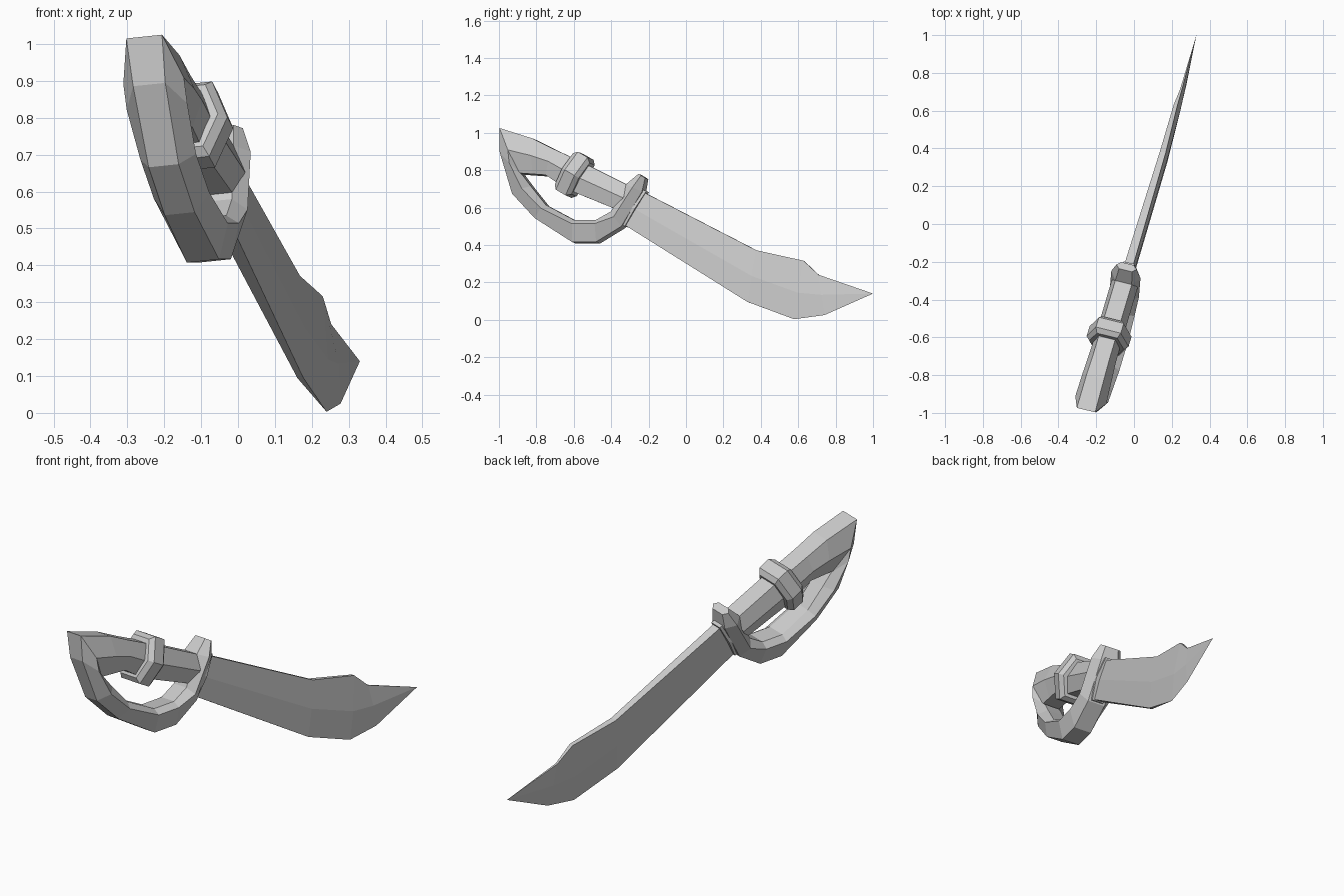
import bpy, bmesh
from mathutils import Vector

if "Cube" in bpy.data.objects:
    bpy.data.objects.remove(bpy.data.objects["Cube"])

# The sword is symmetric about the tilted plane x = A + B*y + C*z
A, B, C = 0.097, 0.248, -0.105
NORMAL = Vector((1, -B, -C)).normalized()


def place(p, t):
    """Profile point (y, z) lifted onto the sword plane, offset sideways by t."""
    return Vector((A + B * p[0] + C * p[1], p[0], p[1])) + NORMAL * t


def loft(name, sections):
    """Six-sided loft. Section: outer point, inner point, position of the
    widest line, then half widths at outer, widest and inner lines."""
    bm = bmesh.new()
    rings = []
    for o, i, k, fo, w, fi in sections:
        o, i = Vector(o), Vector(i)
        m = o.lerp(i, k)
        pts = [(o, fo), (m, w), (i, fi), (i, -fi), (m, -w), (o, -fo)]
        rings.append([bm.verts.new(place(p, t)) for p, t in pts])
    for r, s in zip(rings, rings[1:]):
        for j in range(6):
            n = (j + 1) % 6
            bm.faces.new((r[j], r[n], s[n], s[j]))
    bm.faces.new(rings[0])
    bm.faces.new(rings[-1])
    bmesh.ops.remove_doubles(bm, verts=bm.verts, dist=1e-4)
    bmesh.ops.recalc_face_normals(bm, faces=bm.faces)
    mesh = bpy.data.meshes.new(name)
    bm.to_mesh(mesh)
    bm.free()
    ob = bpy.data.objects.new(name, mesh)
    bpy.context.collection.objects.link(ob)
    return ob


# Blade: thick spine, thin cutting edge, pointed tip
loft("blade", [
    ((-.26, .70), (-.34, .515), .5, .024, .027, .020),
    ((.38, .37), (.33, .095), .5, .016, .019, .008),
    ((.63, .315), (.578, .003), .55, .010, .014, 0),
    ((.71, .24), (.74, .025), .5, .005, .010, 0),
    ((1, .14), (1, .14), .5, 0, 0, 0),
])

# Grip, turning at the pommel into the knuckle bow and ending as the guard
loft("grip_and_knuckle_guard", [
    ((-.28, .705), (-.36, .585), .5, .045, .072, .045),
    ((-.56, .845), (-.63, .695), .5, .045, .072, .045),
    ((-.70, .91), (-.74, .77), .5, .045, .075, .045),
    ((-.81, .965), (-.81, .775), .5, .048, .08, .045),
    ((-.985, 1.02), (-.88, .78), .5, .05, .085, .045),
    ((-.985, .89), (-.865, .77), .5, .045, .085, .04),
    ((-.92, .67), (-.82, .71), .6, .042, .078, .04),
    ((-.80, .54), (-.74, .61), .7, .042, .078, .04),
    ((-.60, .412), (-.59, .53), .8, .045, .078, .045),
    ((-.47, .412), (-.47, .53), .8, .045, .078, .045),
    ((-.335, .495), (-.39, .575), .6, .045, .08, .045),
    ((-.225, .68), (-.31, .72), .5, .045, .08, .045),
    ((-.21, .755), (-.245, .777), .5, .035, .055, .035),
])

# Raised hexagonal band around the grip, with bevelled rims
along = Vector((.86, -.5))
band = []
for d, s in ((-.052, .82), (-.03, 1), (.03, 1), (.052, .82)):
    c = Vector((-.595, .775)) + along * d
    up = Vector((.5, .86)) * .118 * s
    band.append((c + up, c - up, .5, .068 * s, .115 * s, .068 * s))
loft("grip_band", band)

# Slim collar where the blade meets the guard
loft("blade_collar", [
    ((-.25, .70), (-.365, .515), .5, .03, .05, .03),
    ((-.205, .685), (-.32, .497), .5, .03, .045, .03),
])
